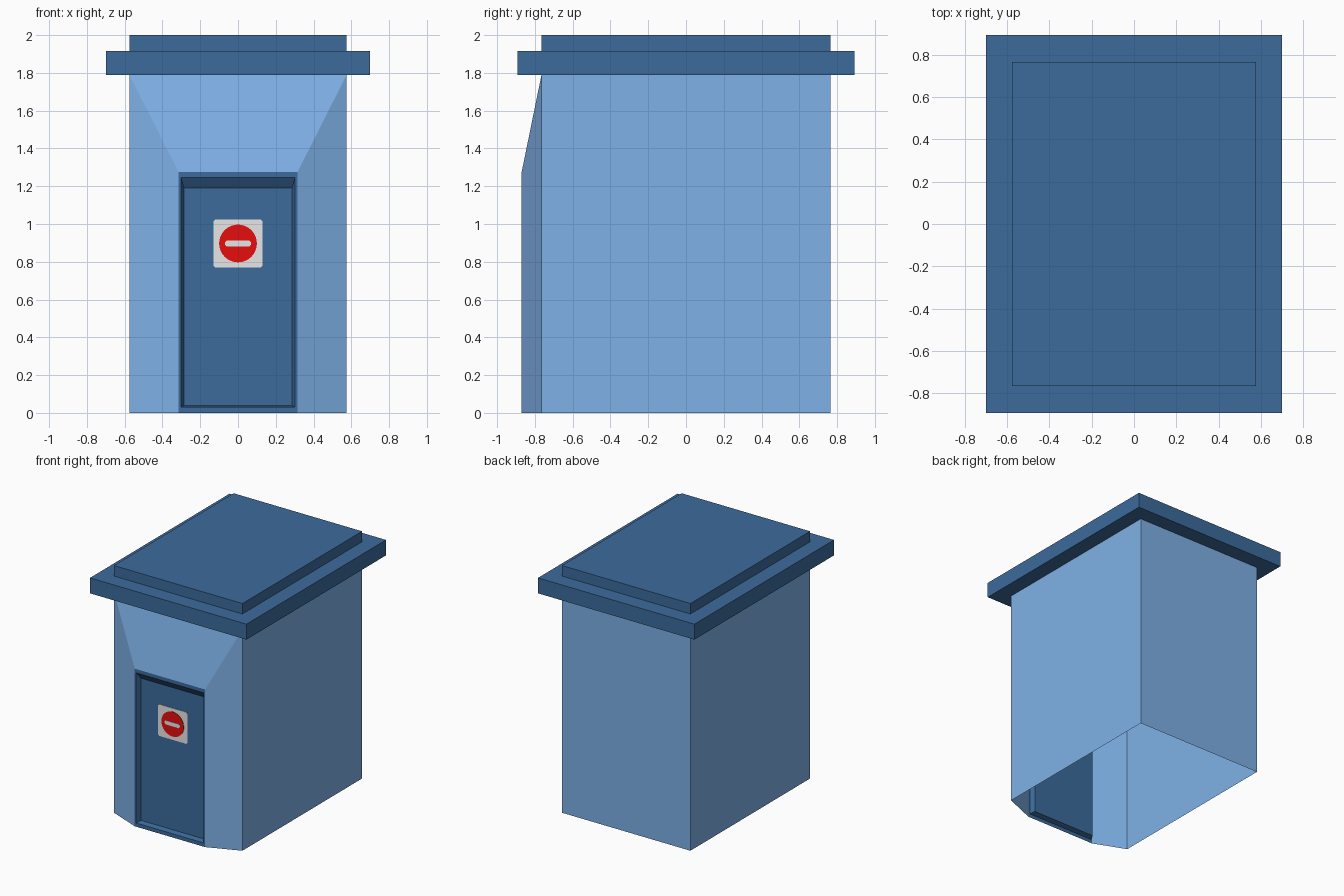
import bpy, bmesh, math

if "Cube" in bpy.data.objects:
    bpy.data.objects.remove(bpy.data.objects["Cube"])


def material(name, rgb):
    m = bpy.data.materials.new(name)
    m.diffuse_color = (*rgb, 1)
    m.use_nodes = True
    m.node_tree.nodes["Principled BSDF"].inputs["Base Color"].default_value = m.diffuse_color
    return m


LIGHT = material("light_blue", (0.21, 0.44, 0.80))
DARK = material("dark_blue", (0.045, 0.147, 0.332))
WHITE = material("white", (0.8, 0.8, 0.8))
RED = material("red", (0.8, 0.004, 0.004))


def build(name, mat, strips):
    """Each strip: (list of point loops, closed loops?, cap last loop?)."""
    bm = bmesh.new()
    for loops, closed, cap in strips:
        rows = [[bm.verts.new(p) for p in loop] for loop in loops]
        n = len(rows[0])
        for a, b in zip(rows, rows[1:]):
            for i in range(n if closed else n - 1):
                j = (i + 1) % n
                bm.faces.new((a[i], a[j], b[j], b[i]))
        if cap:
            bm.faces.new(rows[-1])
    bmesh.ops.remove_doubles(bm, verts=bm.verts, dist=1e-5)
    me = bpy.data.meshes.new(name)
    bm.to_mesh(me)
    bm.free()
    me.materials.append(mat)
    ob = bpy.data.objects.new(name, me)
    bpy.context.collection.objects.link(ob)


def plan(w, d, z):
    return [(w, -d, z), (w, d, z), (-w, d, z), (-w, -d, z)]


def front(w, z0, z1, y):
    return [(w, y, z0), (w, y, z1), (-w, y, z1), (-w, y, z0)]


W, D, H = 0.575, 0.765, 1.79
FY = -0.87

# Walls: open-bottomed shell with the front flaring out to the doorway
build("walls", LIGHT, [
    ([plan(W, D, 0), plan(W, D, H)], False, False),
    ([front(W, 0, H, -D), front(0.315, 0, 1.275, FY)], False, False),
])

# Roof: overhanging slab with a raised deck
build("roof", DARK, [
    ([plan(W, D, H), plan(0.7, 0.892, H), plan(0.7, 0.892, 1.915),
      plan(W, D, 1.915), plan(W, D, 2.0)], True, True),
])

# Door: rim, slanted jambs and recessed panel
DY = -0.83
build("door", DARK, [
    ([front(0.315, 0, 1.275, FY), front(0.302, 0.03, 1.245, FY),
      front(0.286, 0.04, 1.19, DY)], True, True),
])


# Sign: thin plates stacked on the door panel
def plate(name, mat, outline, y0, y1):
    build(name, mat, [([[(x, y, z) for x, z in outline] for y in (y0, y1)],
                       True, True)])


def chamfered(w, h, c, cz):
    pts = [(w - c, -h), (w, c - h), (w, h - c), (w - c, h),
           (c - w, h), (-w, h - c), (-w, c - h), (c - w, -h)]
    return [(x, z + cz) for x, z in pts]


CZ = 0.897
disc = [(0.1 * math.cos(2 * math.pi * i / 32), CZ + 0.1 * math.sin(2 * math.pi * i / 32))
        for i in range(32)]
plate("sign_plate", WHITE, chamfered(0.13, 0.128, 0.01, CZ), DY, DY - 0.004)
plate("sign_disc", RED, disc, DY - 0.004, DY - 0.007)
plate("sign_bar", WHITE, chamfered(0.068, 0.016, 0.008, CZ), DY - 0.007, DY - 0.010)
